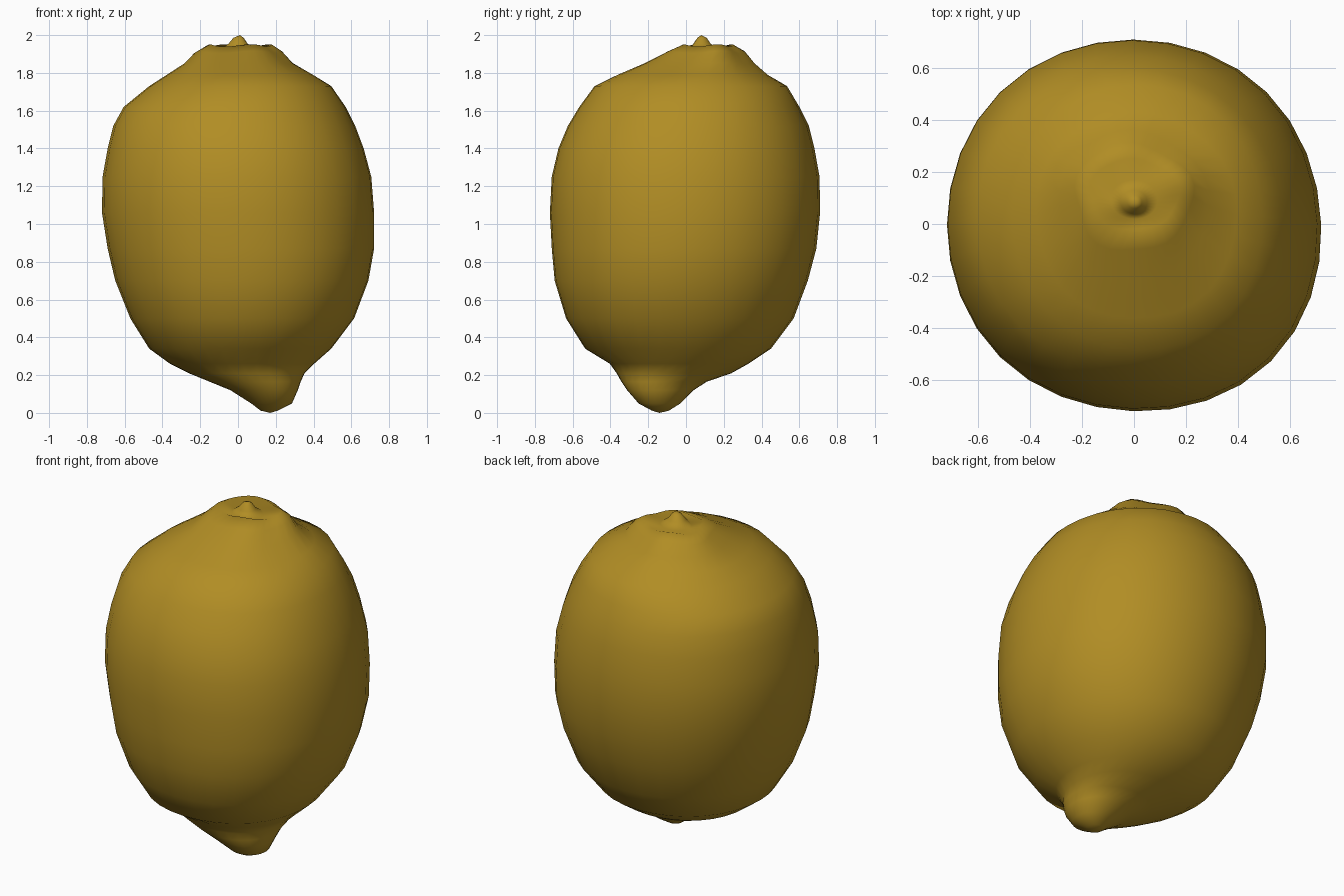
import bpy, bmesh, math

cube = bpy.data.objects.get("Cube")
if cube:
    bpy.data.objects.remove(cube, do_unlink=True)

peel = bpy.data.materials.new("lemon_yellow")
colour = (0.44, 0.267, 0.018, 1)
peel.diffuse_color = colour
peel.use_nodes = True
peel.node_tree.nodes["Principled BSDF"].inputs["Base Color"].default_value = colour

SEGMENTS = 32

# Cross-sections from tip to stem: height, left, right, front, back, lumpiness
SECTIONS = [
    (.012, .12, .21, -.18, -.09, 0),
    (.05, .07, .285, -.25, -.03, 0),
    (.12, -.04, .315, -.31, .04, 0),
    (.165, -.15, .33, -.34, .11, 0),
    (.21, -.26, .35, -.365, .24, 0),
    (.26, -.36, .40, -.40, .33, 0),
    (.34, -.47, .49, -.53, .45, 0),
    (.5, -.57, .61, -.63, .57, 0),
    (.7, -.65, .685, -.69, .645, 0),
    (.87, -.69, .715, -.705, .69, 0),
    (1.06, -.72, .715, -.715, .71, 0),
    (1.25, -.717, .70, -.705, .707, 0),
    (1.4, -.69, .66, -.67, .68, 0),
    (1.52, -.66, .615, -.62, .65, 0),
    (1.62, -.605, .565, -.56, .60, 0),
    (1.73, -.47, .49, -.48, .535, 0),
    (1.79, -.38, .39, -.36, .43, .01),
    (1.85, -.29, .28, -.22, .36, .025),
    (1.91, -.23, .22, -.10, .31, .04),
    (1.945, -.17, .17, -.02, .25, .04),
    (1.925, -.09, .09, .02, .17, 0),
    (1.955, -.05, .05, .04, .13, 0),
    (1.985, -.025, .03, .06, .11, 0),
]


def add_ring(bm, z, left, right, front, back, lump):
    ring = []
    for i in range(SEGMENTS):
        a = math.tau * i / SEGMENTS
        # Slightly squared outline, fuller on the side above the blossom tip
        swell = 1.0 + .012 * math.sin(2 * a) ** 2
        swell += .032 * max(0, math.cos(a + math.pi / 4)) ** 4
        swell += lump * (math.sin(3 * a + 1) + math.sin(5 * a))
        x = (left + right) / 2 + (right - left) / 2 * math.cos(a) * swell
        y = (front + back) / 2 + (back - front) / 2 * math.sin(a) * swell
        ring.append(bm.verts.new((x, y, z + lump * .15 * math.sin(4 * a))))
    return ring


def cap(bm, ring, point):
    tip = bm.verts.new(point)
    for i in range(SEGMENTS):
        bm.faces.new((ring[i], ring[(i + 1) % SEGMENTS], tip))


# Whole fruit: skinned rings closed at the blossom tip and stem stub
bm = bmesh.new()
rings = [add_ring(bm, *section) for section in SECTIONS]
for low, high in zip(rings, rings[1:]):
    for i in range(SEGMENTS):
        j = (i + 1) % SEGMENTS
        bm.faces.new((low[i], low[j], high[j], high[i]))
cap(bm, rings[0], (.17, -.14, 0))
cap(bm, rings[-1], (.01, .08, 2))

bmesh.ops.recalc_face_normals(bm, faces=bm.faces)
mesh = bpy.data.meshes.new("lemon_fruit")
bm.to_mesh(mesh)
bm.free()
mesh.materials.append(peel)
fruit = bpy.data.objects.new("lemon_fruit", mesh)
bpy.context.collection.objects.link(fruit)

bpy.context.view_layer.objects.active = fruit
fruit.select_set(True)
bpy.ops.object.shade_smooth()
